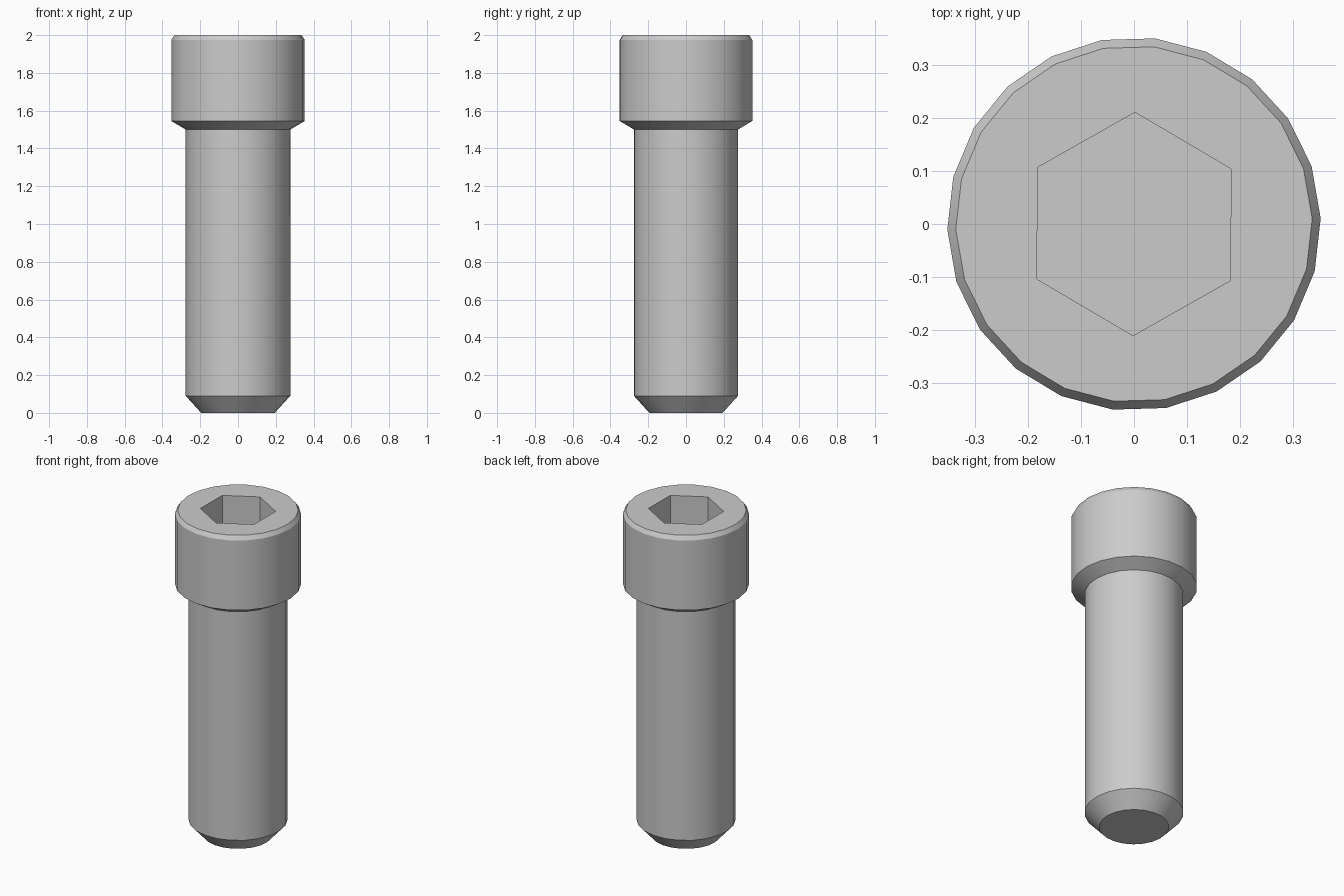
import bpy, bmesh, math

SIDES = 22
TURN = math.radians(1.7)

cube = bpy.data.objects.get("Cube")
if cube:
    bpy.data.objects.remove(cube, do_unlink=True)

steel = bpy.data.materials.new("grey steel")
steel.use_nodes = True
GREY = (0.6, 0.6, 0.6, 1)
steel.diffuse_color = GREY
steel.node_tree.nodes["Principled BSDF"].inputs["Base Color"].default_value = GREY


def ring(bm, radius, z, sides=SIDES, turn=TURN):
    angles = [turn + math.tau * i / sides for i in range(sides)]
    return [bm.verts.new((radius * math.cos(a), radius * math.sin(a), z)) for a in angles]


def skin(bm, lower, upper):
    n = len(lower)
    for i in range(n):
        j = (i + 1) % n
        bm.faces.new((lower[i], lower[j], upper[j], upper[i]))


def stack(bm, profile):
    """Turn a list of (radius, height) points into a skinned stack of rings."""
    rings = [ring(bm, r, z) for r, z in profile]
    for lower, upper in zip(rings, rings[1:]):
        skin(bm, lower, upper)
    return rings


def loop_edges(bm, verts):
    return [bm.edges.get((v, verts[i - 1])) for i, v in enumerate(verts)]


def finish(bm, name):
    bmesh.ops.recalc_face_normals(bm, faces=bm.faces)
    mesh = bpy.data.meshes.new(name)
    bm.to_mesh(mesh)
    bm.free()
    mesh.materials.append(steel)
    obj = bpy.data.objects.new(name, mesh)
    bpy.context.collection.objects.link(obj)
    bpy.ops.object.select_all(action="DESELECT")
    obj.select_set(True)
    bpy.context.view_layer.objects.active = obj
    bpy.ops.object.shade_smooth_by_angle(angle=math.radians(25))


# Shank with a chamfered tip
bm = bmesh.new()
rings = stack(bm, [(0.195, 0), (0.277, 0.09), (0.277, 1.5)])
bm.faces.new(rings[0])
finish(bm, "shank")

# Chamfered head with a hexagonal socket
bm = bmesh.new()
rings = stack(bm, [(0.277, 1.5), (0.353, 1.545), (0.353, 1.975), (0.337, 2)])
rim = ring(bm, 0.211, 2, 6, math.radians(29.5))
floor = ring(bm, 0.211, 1.73, 6, math.radians(29.5))
skin(bm, floor, rim)
bm.faces.new(floor)
edges = loop_edges(bm, rings[-1]) + loop_edges(bm, rim)
bmesh.ops.triangle_fill(bm, edges=edges, use_beauty=True, normal=(0, 0, 1))
finish(bm, "socket_head")
